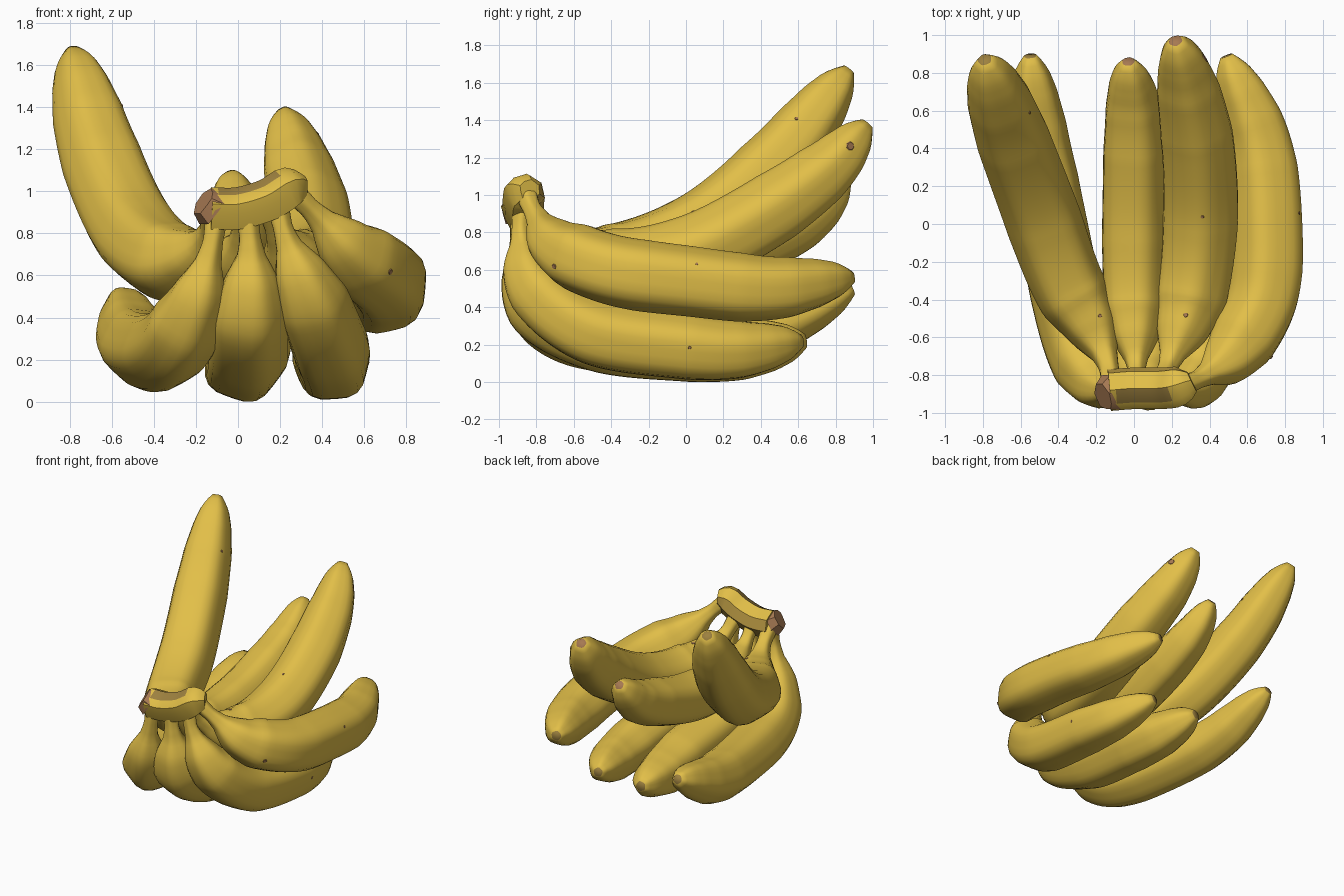
import bpy, bmesh, math
from mathutils import Vector

if "Cube" in bpy.data.objects:
    bpy.data.objects.remove(bpy.data.objects["Cube"], do_unlink=True)


def material(name, rgb):
    m = bpy.data.materials.new(name)
    m.use_nodes = True
    m.diffuse_color = (*rgb, 1)
    m.node_tree.nodes["Principled BSDF"].inputs["Base Color"].default_value = (*rgb, 1)
    return m


YELLOW = material("ripe yellow", (0.76, 0.52, 0.065))
BROWN = material("dry brown", (0.38, 0.19, 0.085))
CUT = material("cut stem olive", (0.34, 0.22, 0.05))
OCHRE = material("stem ochre", (0.52, 0.34, 0.06))


def resample(points, count):
    """Smooth curve through the points, evenly spaced by length."""
    p = [Vector(q) for q in points]
    p = [2 * p[0] - p[1]] + p + [2 * p[-1] - p[-2]]
    dense = []
    for a, b, c, d in zip(p, p[1:], p[2:], p[3:]):
        for i in range(30):
            t = i / 30
            dense.append(0.5 * (2 * b + (c - a) * t + (2 * a - 5 * b + 4 * c - d) * t ** 2
                                + (3 * b - a - 3 * c + d) * t ** 3))
    dense.append(p[-2])
    run = [0]
    for a, b in zip(dense, dense[1:]):
        run.append(run[-1] + (b - a).length)
    out, j = [], 0
    for i in range(count):
        s = run[-1] * i / (count - 1)
        while j < len(run) - 2 and run[j + 1] < s:
            j += 1
        out.append(dense[j].lerp(dense[j + 1], (s - run[j]) / (run[j + 1] - run[j])))
    return out


def sweep(name, points, count, section, scale, up, mats, paint, angle):
    """Carry a section along a path; paint(ring, side, t) picks the colour, ring -1 and -2 are caps."""
    path = resample(points, count)
    bm = bmesh.new()
    rings, n = [], Vector(up)
    for i, c in enumerate(path):
        t = (path[min(i + 1, count - 1)] - path[max(i - 1, 0)]).normalized()
        n = (n - t * n.dot(t)).normalized()
        b, s = t.cross(n), scale(i / (count - 1))
        rings.append([bm.verts.new(c + (n * u + b * v) * s) for u, v in section])
    k = len(section)
    for i in range(count - 1):
        for j in range(k):
            f = bm.faces.new((rings[i][j], rings[i][(j + 1) % k],
                              rings[i + 1][(j + 1) % k], rings[i + 1][j]))
            f.material_index = paint(i, j, i / (count - 1))
    for ring, tag in ((rings[0], -1), (rings[-1], -2)):
        bm.faces.new(ring).material_index = paint(tag, 0, 0)
    bmesh.ops.recalc_face_normals(bm, faces=bm.faces)
    return finish(name, bm, mats, angle)


def finish(name, bm, mats, angle):
    mesh = bpy.data.meshes.new(name)
    bm.to_mesh(mesh)
    bm.free()
    for m in mats:
        mesh.materials.append(m)
    obj = bpy.data.objects.new(name, mesh)
    bpy.context.collection.objects.link(obj)
    bpy.ops.object.select_all(action="DESELECT")
    obj.select_set(True)
    bpy.context.view_layer.objects.active = obj
    bpy.ops.object.shade_smooth_by_angle(angle=math.radians(angle))
    return obj


# Thickness along a fruit: thin neck, full body, blunt tip
PROFILE = [(0, .30), (.07, .25), (.11, .34), (.17, .66), (.26, .94), (.45, 1), (.7, .96),
           (.83, .84), (.91, .67), (.96, .49), (.985, .31), (1, .18)]


def fruit_scale(t):
    for (a, ra), (b, rb) in zip(PROFILE, PROFILE[1:]):
        if t <= b:
            return ra + (rb - ra) * (t - a) / (b - a)
    return PROFILE[-1][1]


def fruit(name, radius, tip, points):
    sides = 25
    section = []
    for i in range(sides):
        a = math.tau * i / sides
        r = radius * (1 + 0.045 * math.cos(5 * a))
        section.append((r * math.cos(a), r * math.sin(a)))
    return sweep(name, points, 64, section, fruit_scale, (1, 0, 0), (YELLOW, tip),
                 lambda i, j, t: int(i == -2), 60)


# Seven fruits, each from the crown to its tip
tall = fruit("banana_upper_right", .2, CUT, [
    (-.12, -.88, .93), (-.14, -.74, .8), (-.22, -.55, .69), (-.36, -.3, .68),
    (-.51, .1, .84), (-.66, .5, 1.19), (-.79, .87, 1.67)])
fruit("banana_lower_right", .187, CUT, [
    (-.1, -.88, .92), (-.13, -.89, .72), (-.21, -.82, .45), (-.31, -.58, .27),
    (-.41, -.1, .24), (-.5, .4, .3), (-.55, .89, .5)])
fruit("banana_lower_middle", .197, CUT, [
    (.04, -.88, .92), (.06, -.88, .7), (.055, -.78, .41), (.045, -.45, .25),
    (.03, 0, .195), (0, .3, .18), (-.06, .64, .22)])
lower = fruit("banana_lower_left", .183, CUT, [
    (.18, -.87, .96), (.23, -.88, .77), (.34, -.8, .5), (.43, -.5, .27),
    (.45, 0, .185), (.42, .3, .17), (.32, .62, .22)])
side = fruit("banana_side_left", .19, CUT, [
    (.24, -.86, 1.02), (.36, -.81, .9), (.53, -.68, .72), (.685, -.4, .6),
    (.71, 0, .54), (.66, .45, .5), (.49, .89, .56)])
fruit("banana_upper_middle", .177, BROWN, [
    (.02, -.86, .92), (.01, -.7, .75), (0, -.4, .62), (0, 0, .64),
    (0, .4, .76), (-.01, .66, .89), (-.03, .86, 1.08)])
upper = fruit("banana_upper_left", .197, BROWN, [
    (.14, -.85, .95), (.2, -.7, .77), (.3, -.4, .63), (.35, 0, .68),
    (.34, .4, .88), (.28, .75, 1.13), (.22, .97, 1.38)])

# Crown joining the necks, with a cut strip along its upper front edge
CROWN = [(-.1, .05), (-.1, -.06), (-.02, -.12), (.06, -.1), (.1, -.01), (.065, .065),
         (.02, .1), (-.03, .085)]
sweep("crown", [(-.13, -.89, .92), (0, -.88, .92), (.14, -.88, .96), (.24, -.87, 1.02), (.31, -.84, 1.03)],
      16, CROWN, lambda t: 1 - .45 * max(0, (t - .8) / .2) ** 2, (0, 0, 1), (YELLOW, CUT, OCHRE),
      lambda i, j, t: 1 if j == 4 and .06 < t < .8 else 2 if j in (1, 2) else 0, 30)

# Dried stub leaning across the crown's end
sweep("crown_stub", [(-.16, -.92, .955), (-.115, -.9, .925)], 3, CROWN,
      lambda t: .7 + .25 * t, (0, 0, 1), (BROWN,), lambda i, j, t: 0, 30)


# Small ripe spots lying on the skins
def spot(name, obj, near, size=.013):
    _, loc, normal, _ = obj.closest_point_on_mesh(Vector(near))
    bm = bmesh.new()
    bmesh.ops.create_cone(bm, cap_ends=True, segments=7, radius1=size, radius2=size * .8, depth=.005)
    bm.transform(normal.to_track_quat("Z", "Y").to_matrix().to_4x4())
    bmesh.ops.translate(bm, verts=bm.verts, vec=loc)
    finish(name, bm, (BROWN,), 30)


spot("spot_side_front", side, (.78, -.76, .6), .015)
spot("spot_side", side, (.9, .06, .64), .009)
spot("spot_lower", lower, (.64, .02, .18), .01)
spot("spot_upper", upper, (.36, .02, .95), .01)
spot("spot_upper_neck", upper, (.26, -.47, .9), .014)
spot("spot_upper_tip", upper, (.45, .92, 1.28), .026)
spot("spot_tall", tall, (-.4, .6, 1.46), .01)
spot("spot_tall_neck", tall, (-.15, -.48, .9), .012)
